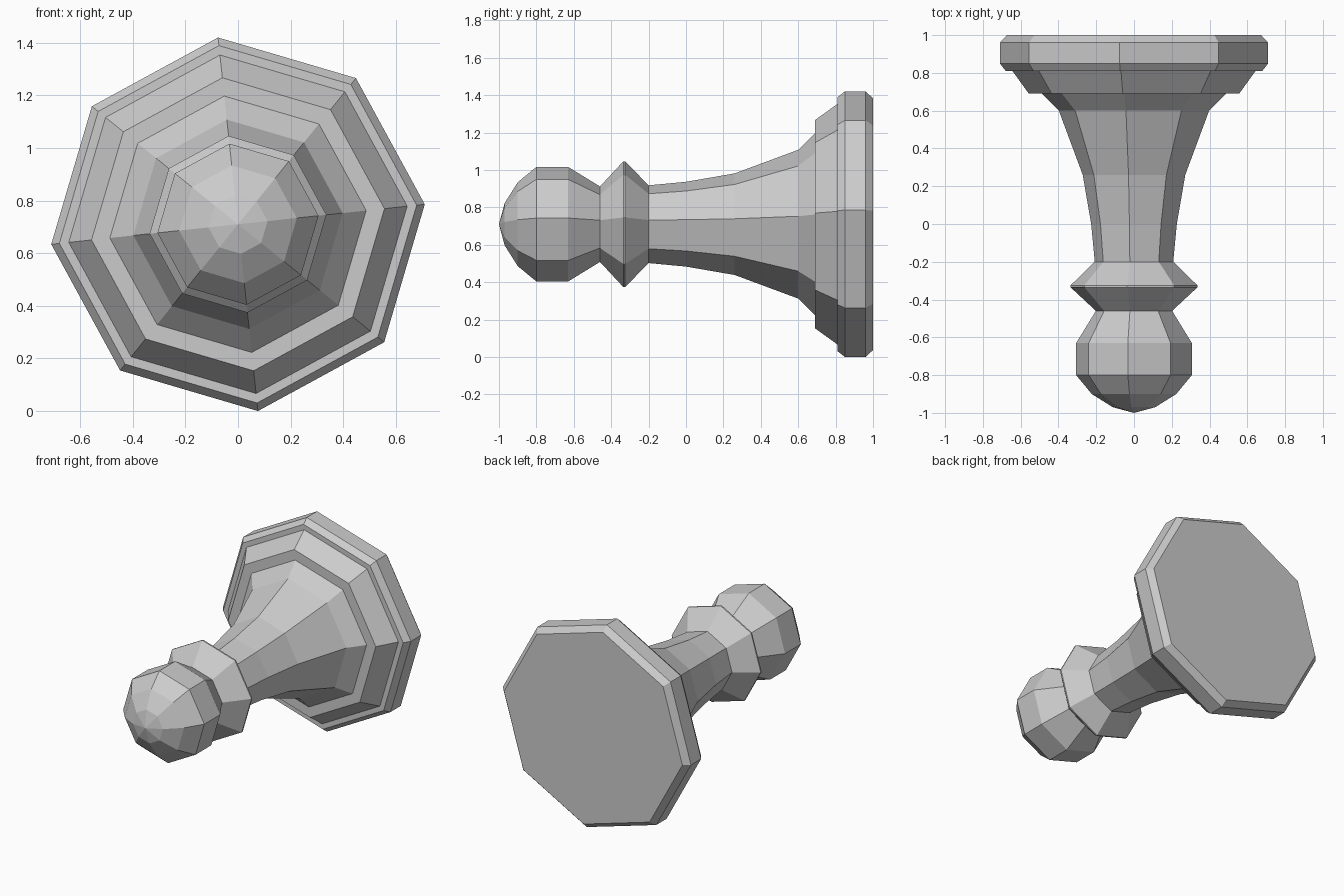
import bpy, bmesh, math

if "Cube" in bpy.data.objects:
    bpy.data.objects.remove(bpy.data.objects["Cube"])

SIDES = 8
TURN = math.radians(6.1)              # slight roll about the long axis
MAX_R = 0.714
AXIS_Z = MAX_R * math.cos(TURN)       # lying piece rests on one base corner

# Profiles along the y axis as (y, radius)
head = [(-0.97, 0.113), (-0.90, 0.225), (-0.80, 0.308), (-0.63, 0.308), (-0.46, 0.203)]
collar = [(-0.335, 0.338), (-0.325, 0.338), (-0.20, 0.209)]
stem = [(0.0, 0.228), (0.26, 0.273), (0.60, 0.40), (0.69, 0.49)]
base = [(0.69, 0.56), (0.81, 0.647), (0.81, 0.683), (0.85, MAX_R),
        (0.96, MAX_R), (1.0, 0.677)]


def ring(bm, y, r):
    angles = [math.pi / 2 + TURN + i * 2 * math.pi / SIDES for i in range(SIDES)]
    return [bm.verts.new((r * math.cos(a), y, AXIS_Z + r * math.sin(a))) for a in angles]


bm = bmesh.new()
rings = [ring(bm, y, r) for y, r in head + collar + stem + base]

# Rounded tip of the head
tip = bm.verts.new((0, -1.0, AXIS_Z))
for i in range(SIDES):
    bm.faces.new((tip, rings[0][i], rings[0][(i + 1) % SIDES]))

# Walls between neighbouring rings
for a, b in zip(rings, rings[1:]):
    for i in range(SIDES):
        j = (i + 1) % SIDES
        bm.faces.new((a[i], b[i], b[j], a[j]))

# Flat underside of the base
bm.faces.new(rings[-1])
bmesh.ops.recalc_face_normals(bm, faces=bm.faces)

mesh = bpy.data.meshes.new("pawn")
bm.to_mesh(mesh)
bm.free()
pawn = bpy.data.objects.new("pawn", mesh)
bpy.context.collection.objects.link(pawn)
